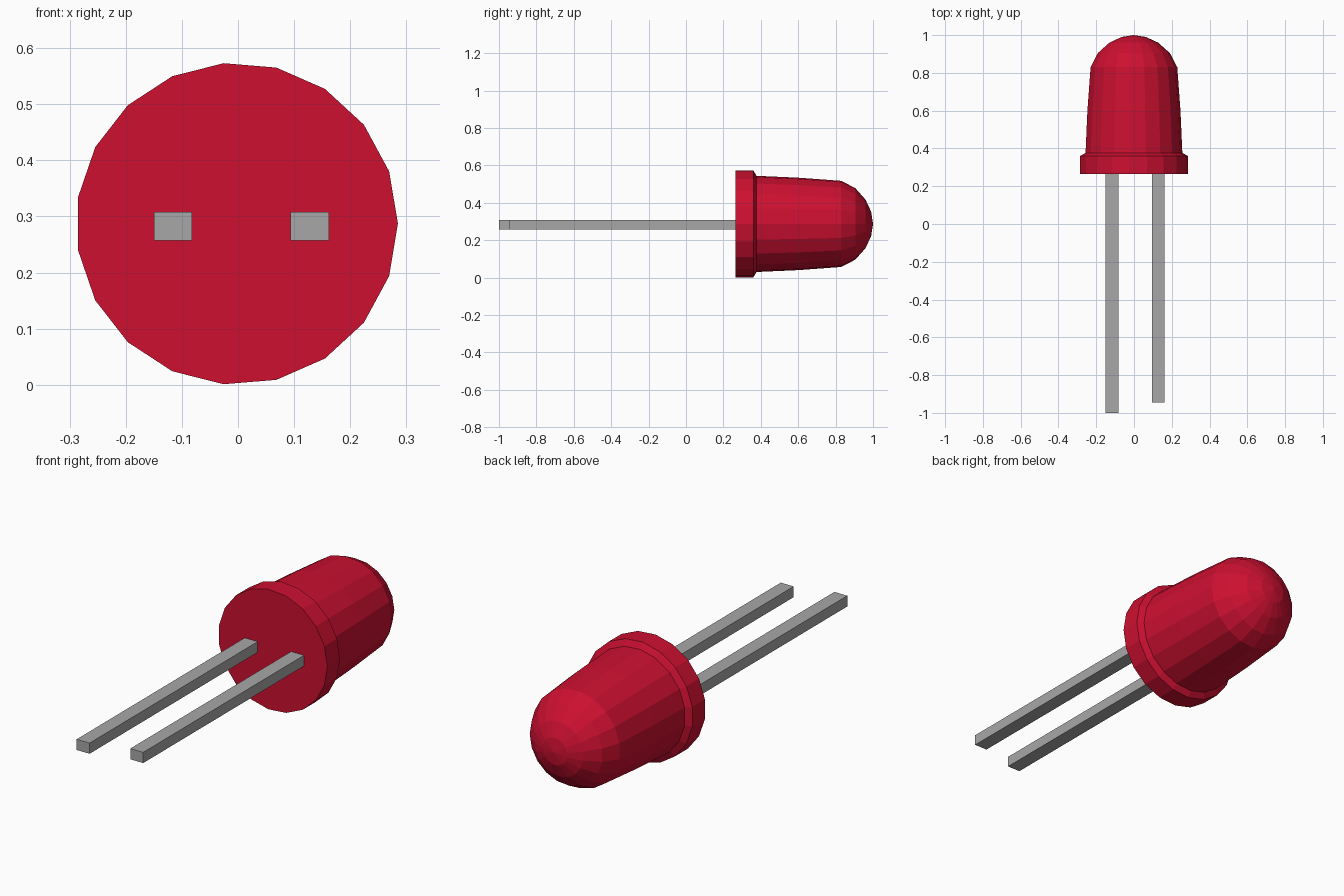
import bpy
import bmesh
from math import cos, sin, tau

SIDES = 19
CENTRE_X, CENTRE_Z = -0.002, 0.287

cube = bpy.data.objects.get("Cube")
if cube:
    bpy.data.objects.remove(cube, do_unlink=True)


def make_material(name, rgb, roughness):
    mat = bpy.data.materials.new(name)
    mat.use_nodes = True
    mat.diffuse_color = (*rgb, 1)
    bsdf = mat.node_tree.nodes["Principled BSDF"]
    bsdf.inputs["Base Color"].default_value = (*rgb, 1)
    bsdf.inputs["Roughness"].default_value = roughness
    return mat


def finish(bm, name, mat):
    bmesh.ops.recalc_face_normals(bm, faces=bm.faces)
    mesh = bpy.data.meshes.new(name)
    bm.to_mesh(mesh)
    bm.free()
    mesh.materials.append(mat)
    obj = bpy.data.objects.new(name, mesh)
    bpy.context.collection.objects.link(obj)
    return obj


def lathe(name, profile, tip_y, mat):
    """Rings of (y, radius) around the lamp axis, closed by a base and a tip."""
    bm = bmesh.new()
    rings = []
    for y, r in profile:
        rings.append([bm.verts.new((CENTRE_X + r * cos(tau * i / SIDES), y,
                                    CENTRE_Z + r * sin(tau * i / SIDES)))
                      for i in range(SIDES)])
    tip = bm.verts.new((CENTRE_X, tip_y, CENTRE_Z))
    bm.faces.new(rings[0])
    for i in range(SIDES):
        j = (i + 1) % SIDES
        for a, b in zip(rings, rings[1:]):
            bm.faces.new((a[i], a[j], b[j], b[i]))
        bm.faces.new((rings[-1][i], rings[-1][j], tip))
    return finish(bm, name, mat)


def box(name, low, high, mat):
    bm = bmesh.new()
    bmesh.ops.create_cube(bm, size=1)
    for v in bm.verts:
        v.co = [h if c > 0 else l for c, l, h in zip(v.co, low, high)]
    return finish(bm, name, mat)


red = make_material("red plastic", (0.61, 0.005, 0.03), 0.4)
grey = make_material("grey metal", (0.39, 0.39, 0.39), 0.5)

# Lens: base rim, sloped step, tapering barrel and rounded dome
lens_profile = [(0.265, 0.287), (0.36, 0.287), (0.377, 0.258), (0.6, 0.248),
                (0.83, 0.231), (0.905, 0.192), (0.96, 0.13), (0.99, 0.065)]
lathe("lens", lens_profile, 1.0, red)

# Two square leads, one longer than the other
for name, x, end in (("long_lead", -0.116, -1.0), ("short_lead", 0.128, -0.945)):
    box(name, (x - 0.034, end, 0.257), (x + 0.034, 0.27, 0.308), grey)
